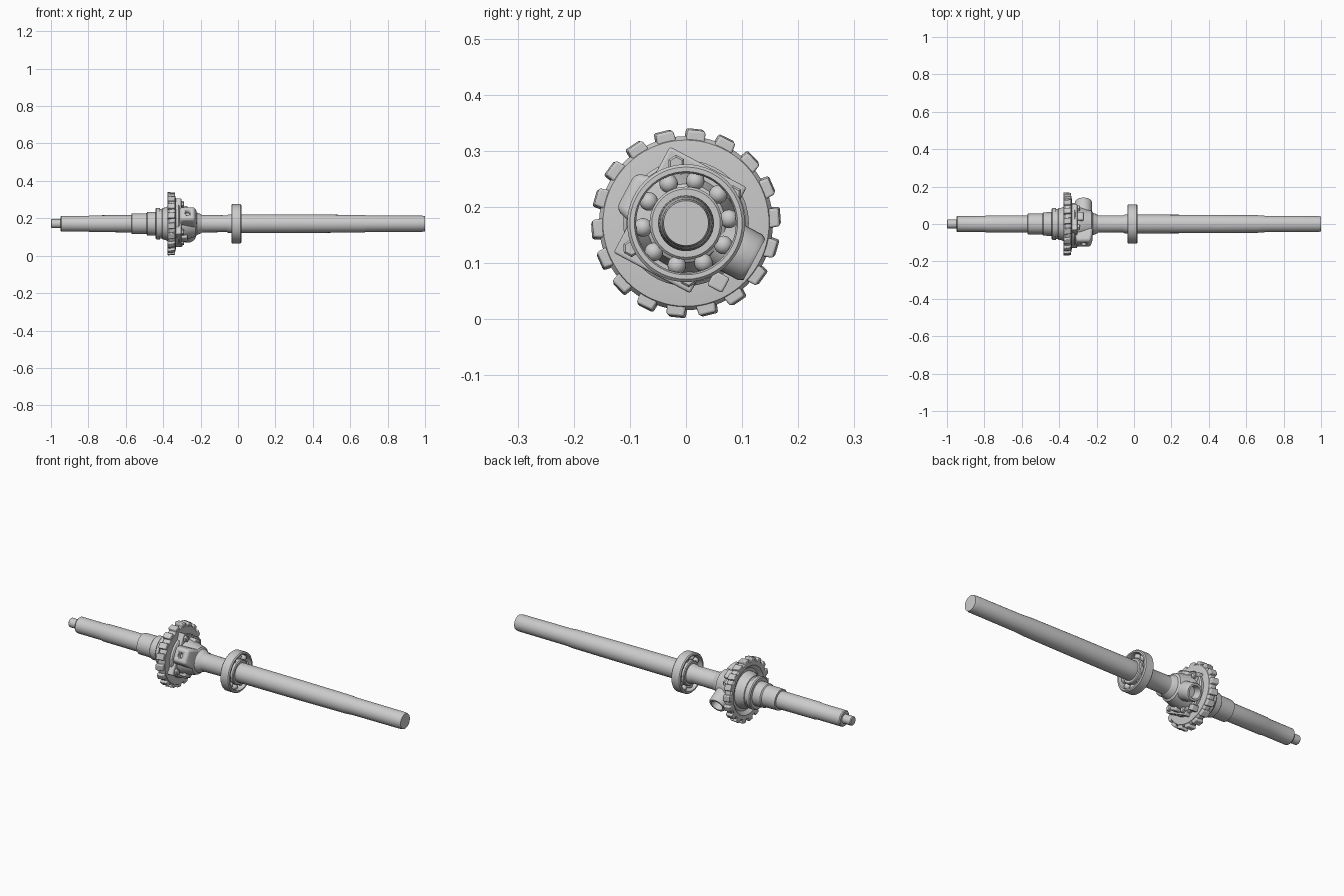
import bpy, bmesh
from math import radians, pi, cos, sin
from mathutils import Matrix, Vector

if "Cube" in bpy.data.objects:
    bpy.data.objects.remove(bpy.data.objects["Cube"])

AXIS = Matrix.Translation((0, 0, 0.171))
TILT = Matrix.Rotation(radians(-28), 4, 'X')      # carrier is turned about the axle
CARRIER = Matrix.Translation((-0.27, 0, 0.171)) @ TILT


def finish(name, bm, mat, bevel=0):
    bmesh.ops.recalc_face_normals(bm, faces=bm.faces)
    me = bpy.data.meshes.new(name)
    bm.to_mesh(me)
    bm.free()
    ob = bpy.data.objects.new(name, me)
    bpy.context.collection.objects.link(ob)
    ob.matrix_world = mat
    if bevel:
        b = ob.modifiers.new("bevel", 'BEVEL')
        b.width, b.segments = bevel, 3
    bpy.ops.object.select_all(action='DESELECT')
    ob.select_set(True)
    bpy.context.view_layer.objects.active = ob
    bpy.ops.object.shade_smooth_by_angle(angle=radians(32))
    return ob


def lathe(name, profile, mat=AXIS, segs=40, closed=False, bevel=0, phase=0):
    """Spin (x, radius) points about local x; closed makes a hollow ring."""
    bm = bmesh.new()
    loops = [[bm.verts.new((x, r * cos(phase + 2 * pi * i / segs), r * sin(phase + 2 * pi * i / segs)))
              for i in range(segs)] for x, r in profile]
    pairs = list(zip(loops, loops[1:]))
    if closed:
        pairs.append((loops[-1], loops[0]))
    for a, b in pairs:
        for i in range(segs):
            j = (i + 1) % segs
            bm.faces.new((a[i], a[j], b[j], b[i]))
    if not closed:
        bm.faces.new(loops[0])
        bm.faces.new(loops[-1])
    return finish(name, bm, mat, bevel)


def box(name, size, loc, mat, bevel=0.005):
    bm = bmesh.new()
    bmesh.ops.create_cube(bm, size=1)
    bmesh.ops.scale(bm, vec=size, verts=bm.verts)
    bmesh.ops.translate(bm, vec=loc, verts=bm.verts)
    return finish(name, bm, mat, bevel)


# Long axle, right of the carrier
lathe("long_axle", [(-0.3, 0.05), (-0.22, 0.047), (-0.06, 0.045), (-0.05, 0.05), (0.05, 0.05),
                    (0.4, 0.049), (0.66, 0.047), (0.7, 0.044), (0.985, 0.043), (1.0, 0.04)])

# Short stepped axle on the left
lathe("short_axle", [(-1.0, 0.02), (-0.996, 0.024), (-0.95, 0.024), (-0.95, 0.038), (-0.945, 0.042),
                     (-0.8, 0.042), (-0.79, 0.045), (-0.57, 0.046), (-0.568, 0.055), (-0.49, 0.056),
                     (-0.485, 0.062), (-0.44, 0.064), (-0.33, 0.064)])

# Collar behind the ring gear
lathe("gear_collar", [(-0.44, 0.06), (-0.44, 0.08), (-0.435, 0.085), (-0.418, 0.085), (-0.416, 0.08),
                      (-0.406, 0.08), (-0.404, 0.084), (-0.39, 0.086), (-0.372, 0.095), (-0.35, 0.095)])

# Ring gear body, dished at the back
lathe("ring_gear", [(-0.352, 0.06), (-0.358, 0.11), (-0.375, 0.128), (-0.377, 0.148), (-0.37, 0.155),
                    (-0.345, 0.155), (-0.334, 0.148), (-0.33, 0.11), (-0.33, 0.06)], segs=72)

# Gear teeth
bm = bmesh.new()
for k in range(18):
    made = bmesh.ops.create_cube(bm, size=1)["verts"]
    for v in made:
        outer, front = v.co.z > 0, v.co.x > 0
        w = 0.031 if outer else 0.036
        r = (0.166 if front else 0.169) if outer else 0.14
        v.co = Vector(((-0.336 if front else -0.377), v.co.y * w + (0.002 if front else -0.002), r))
    bmesh.ops.rotate(bm, cent=(0, 0, 0), matrix=Matrix.Rotation(radians(-6 + 20 * k), 3, 'X'), verts=made)
finish("gear_teeth", bm, AXIS, 0.004)

# Carrier plate and flange
box("carrier_plate", (0.034, 0.155, 0.214), (-0.05, -0.012, 0), CARRIER)
lathe("carrier_flange", [(-0.34, 0.112), (-0.318, 0.112), (-0.312, 0.106), (-0.312, 0.05)])

# Carrier hub tapering on to the axle
lathe("carrier_hub", [(-0.32, 0.092), (-0.29, 0.088), (-0.25, 0.076), (-0.226, 0.07),
                      (-0.22, 0.06), (-0.2, 0.052), (-0.19, 0.045)])

# Cross boss: open tube one side, tapered square pad the other
ACROSS = CARRIER @ Matrix.Rotation(pi / 2, 4, 'Z')
lathe("cross_tube", [(0.02, 0.05), (0.09, 0.046), (0.13, 0.046), (0.138, 0.041), (0.138, 0.032),
                     (0.132, 0.029), (0.095, 0.027)], ACROSS, 32)
pad = lathe("cross_pad", [(0.0, 0.075), (-0.085, 0.066), (-0.122, 0.052)], ACROSS, 4,
            bevel=0.012, phase=pi / 4)
cutter = lathe("pad_hole_cutter", [(-0.2, 0.014), (-0.095, 0.014)], ACROSS, 24)
cutter.hide_render = True
cutter.hide_set(True)
cut = pad.modifiers.new("hole", 'BOOLEAN')
cut.object, cut.operation = cutter, 'DIFFERENCE'

# Side lugs and bolts on the carrier plate
for s in (-1, 1):
    box("carrier_lug", (0.05, 0.05, 0.036), (-0.025, 0, s * 0.08), CARRIER, 0.008)
    for u in (-0.065, 0.05):
        at = CARRIER @ Matrix.Translation((0, u, s * 0.085))
        lathe("carrier_bolt", [(-0.045, 0.016), (-0.022, 0.016), (-0.018, 0.012)], at, 6)
box("corner_lug", (0.035, 0.03, 0.03), (-0.045, 0.1, -0.065), CARRIER, 0.004)

# Ball bearing: outer race, inner race, balls
lathe("bearing_outer_race", [(-0.036, 0.092), (-0.036, 0.1), (-0.031, 0.105), (0.013, 0.105), (0.018, 0.1),
                             (0.018, 0.092), (0.012, 0.089), (-0.03, 0.089)], closed=True, segs=56)
lathe("bearing_inner_race", [(-0.034, 0.046), (-0.034, 0.061), (-0.03, 0.065), (0.012, 0.065),
                             (0.016, 0.061), (0.016, 0.046)], closed=True)
bm = bmesh.new()
for k in range(10):
    a = 2 * pi * k / 10 + 0.1
    bmesh.ops.create_uvsphere(bm, u_segments=20, v_segments=12, radius=0.0165,
                              matrix=Matrix.Translation((-0.009, 0.077 * cos(a), 0.077 * sin(a))))
finish("bearing_balls", bm, AXIS)
